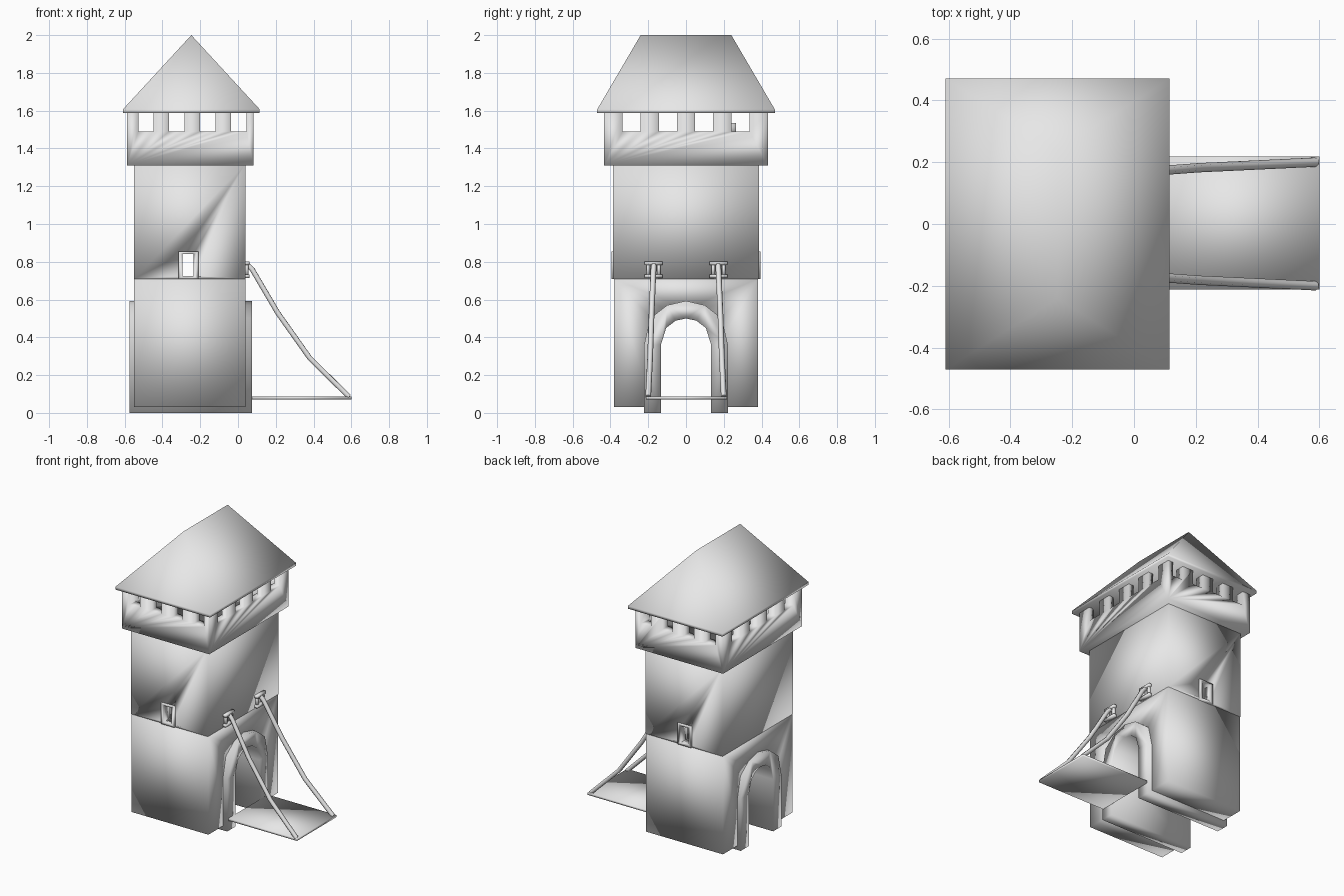
import bpy
import bmesh
from mathutils import Vector

if "Cube" in bpy.data.objects:
    bpy.data.objects.remove(bpy.data.objects["Cube"], do_unlink=True)

stone = bpy.data.materials.new("plain_grey")
stone.use_nodes = True
GREY = (0.8, 0.8, 0.8, 1)
stone.diffuse_color = GREY
stone.node_tree.nodes["Principled BSDF"].inputs["Base Color"].default_value = GREY


def add_object(name, bm):
    bmesh.ops.recalc_face_normals(bm, faces=bm.faces)
    mesh = bpy.data.meshes.new(name)
    bm.to_mesh(mesh)
    bm.free()
    mesh.materials.append(stone)
    mesh.shade_smooth()
    obj = bpy.data.objects.new(name, mesh)
    bpy.context.collection.objects.link(obj)
    return obj


def box(name, x, y, z):
    bm = bmesh.new()
    bmesh.ops.create_cube(bm, size=1)
    for v in bm.verts:
        v.co = [lo + (c + 0.5) * (hi - lo) for c, (lo, hi) in zip(v.co, (x, y, z))]
    return add_object(name, bm)


def prism_x(name, outline, x0, x1):
    """Extrude a (y, z) outline along x."""
    bm = bmesh.new()
    face = bm.faces.new([bm.verts.new((x0, y, z)) for y, z in outline])
    extruded = bmesh.ops.extrude_face_region(bm, geom=[face], use_keep_orig=True)
    moved = [g for g in extruded["geom"] if isinstance(g, bmesh.types.BMVert)]
    bmesh.ops.translate(bm, verts=moved, vec=(x1 - x0, 0, 0))
    return add_object(name, bm)


def cut(target, cutters):
    bpy.context.view_layer.objects.active = target
    for cutter in cutters:
        cutter.hide_render = True
        mod = target.modifiers.new("cut", "BOOLEAN")
        mod.operation = "DIFFERENCE"
        mod.solver = "EXACT"
        mod.object = cutter
        bpy.ops.object.modifier_apply(modifier=mod.name)


def discard(cutters):
    for cutter in cutters:
        bpy.data.objects.remove(cutter, do_unlink=True)


def mirrored(half):
    """Complete a half arch, from its foot to its crown, across y = 0."""
    return half + [(-y, z) for y, z in reversed(half[:-1])]


# Tower walls, the upper part a hair deeper than the lower
lower = box("lower_wall", (-0.55, 0.04), (-0.381, 0.381), (0.03, 0.71))
upper = box("upper_wall", (-0.55, 0.04), (-0.386, 0.386), (0.71, 1.32))
chamber = box("chamber_cutter", (-0.49, -0.02), (-0.32, 0.32), (0.72, 1.25))
cut(upper, [chamber])

# Arched gateway running through the tower
outer = mirrored([(0.222, 0), (0.222, 0.36), (0.19, 0.5), (0.1, 0.57), (0, 0.593)])
inner = mirrored([(0.133, 0), (0.133, 0.36), (0.105, 0.45), (0.055, 0.488), (0, 0.5)])
prism_x("gateway", outer + inner[::-1], -0.575, 0.073)
middle = mirrored([(0.18, -0.1), (0.18, 0.37), (0.15, 0.47), (0.08, 0.53), (0, 0.55)])
passage = prism_x("passage_cutter", middle, -0.8, 0.3)
cut(lower, [passage])

# Framed windows, front and back
opening = box("window_cutter", (-0.295, -0.235), (-0.6, 0.6), (0.725, 0.84))
cut(upper, [opening])
for name, side in (("front", -1), ("back", 1)):
    frame = box(name + "_window_frame", (-0.315, -0.21),
                sorted((side * 0.34, side * 0.394)), (0.708, 0.855))
    cut(frame, [opening])
discard([chamber, passage, opening])

# Battlement with four crenels on each side
battlement = box("battlement", (-0.587, 0.083), (-0.433, 0.433), (1.31, 1.59))
cutters = [box("well_cutter", (-0.525, 0.03), (-0.37, 0.37), (1.48, 1.7))]
for i in range(4):
    x = -0.488 + i * 0.164
    y = -0.288 + i * 0.192
    cutters.append(box("crenel_cutter", (x - 0.04, x + 0.04), (-0.6, 0.6), (1.49, 1.7)))
    cutters.append(box("crenel_cutter", (-0.8, 0.3), (y - 0.048, y + 0.048), (1.49, 1.7)))
cut(battlement, cutters)
discard(cutters)
box("floor_hatch", (-0.44, -0.38), (0.19, 0.265), (1.47, 1.535))

# Hipped roof with a thin eave and a ridge along y
bm = bmesh.new()
corners = [(-0.609, -0.47), (0.115, -0.47), (0.115, 0.47), (-0.609, 0.47)]
low = [bm.verts.new((x, y, 1.587)) for x, y in corners]
eave = [bm.verts.new((x, y, 1.607)) for x, y in corners]
front_peak, back_peak = [bm.verts.new((-0.247, y, 2)) for y in (-0.24, 0.24)]
bm.faces.new(low)
for i in range(4):
    j = (i + 1) % 4
    bm.faces.new((low[i], low[j], eave[j], eave[i]))
bm.faces.new((eave[0], eave[1], front_peak))
bm.faces.new((eave[1], eave[2], back_peak, front_peak))
bm.faces.new((eave[2], eave[3], back_peak))
bm.faces.new((eave[3], eave[0], front_peak, back_peak))
add_object("roof", bm)

# Lowered drawbridge
box("drawbridge", (0.075, 0.6), (-0.212, 0.218), (0.072, 0.088))


# Sagging ropes and their wall brackets
def rope(name, points):
    curve = bpy.data.curves.new(name, "CURVE")
    curve.dimensions = "3D"
    curve.bevel_depth = 0.015
    curve.bevel_resolution = 1
    curve.use_fill_caps = True
    spline = curve.splines.new("POLY")
    spline.points.add(len(points) - 1)
    for p, co in zip(spline.points, points):
        p.co = Vector(co).to_4d()
    curve.materials.append(stone)
    obj = bpy.data.objects.new(name, curve)
    bpy.context.collection.objects.link(obj)
    bpy.ops.object.select_all(action="DESELECT")
    obj.select_set(True)
    bpy.context.view_layer.objects.active = obj
    bpy.ops.object.convert(target="MESH")
    bpy.context.object.data.shade_smooth()


for name, side in (("right", -1), ("left", 1)):
    centre = side * 0.172
    rope(name + "_rope", [(0.05, side * 0.17, 0.785), (0.075, side * 0.172, 0.76),
                          (0.21, side * 0.182, 0.53), (0.38, side * 0.19, 0.29),
                          (0.588, side * 0.2, 0.085)])
    for part, z in (("lower", 0.715), ("upper", 0.783)):
        box(f"{name}_bracket_{part}_bar", (0.03, 0.062),
            (centre - 0.048, centre + 0.048), (z, z + 0.018))
    for part, offset in (("outer", 0.028), ("inner", -0.028)):
        y = centre + side * offset
        box(f"{name}_bracket_{part}_post", (0.03, 0.055),
            (y - 0.009, y + 0.009), (0.72, 0.795))
